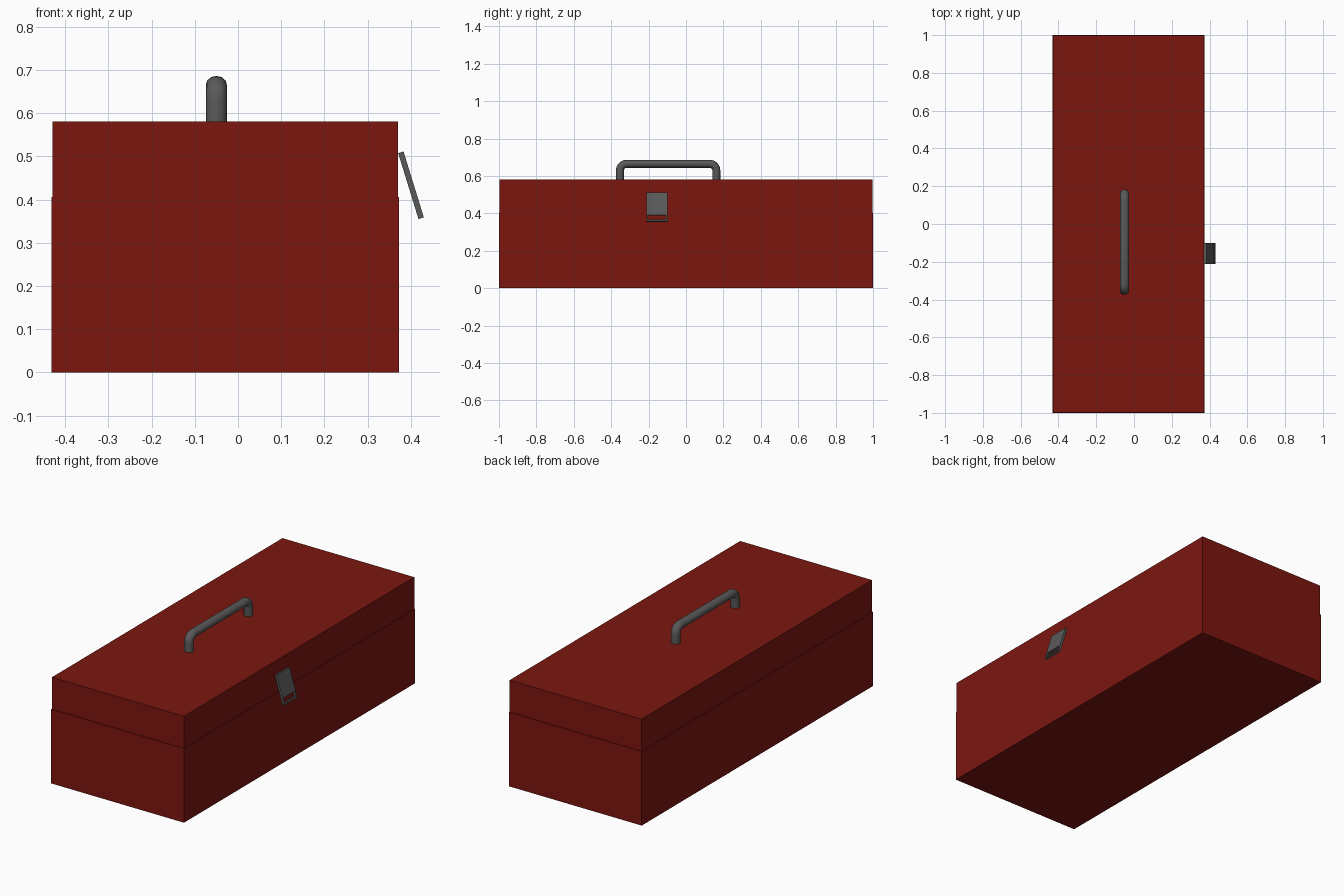
import bpy, bmesh, math
from mathutils import Vector

if "Cube" in bpy.data.objects:
    bpy.data.objects.remove(bpy.data.objects["Cube"])


def material(name, color):
    m = bpy.data.materials.new(name)
    m.diffuse_color = (*color, 1)
    m.use_nodes = True
    m.node_tree.nodes["Principled BSDF"].inputs["Base Color"].default_value = m.diffuse_color
    return m


RED = material("red_paint", (0.2, 0.008, 0.005))
DARK = material("dark_metal", (0.1, 0.1, 0.1))


def add_object(name, bm, mat):
    bmesh.ops.recalc_face_normals(bm, faces=bm.faces)
    me = bpy.data.meshes.new(name)
    bm.to_mesh(me)
    bm.free()
    me.materials.append(mat)
    ob = bpy.data.objects.new(name, me)
    bpy.context.collection.objects.link(ob)
    return ob


def box(name, lo, hi, mat):
    lo, hi = Vector(lo), Vector(hi)
    bm = bmesh.new()
    bmesh.ops.create_cube(bm, size=1)
    bmesh.ops.scale(bm, vec=hi - lo, verts=bm.verts)
    bmesh.ops.translate(bm, vec=(lo + hi) / 2, verts=bm.verts)
    return add_object(name, bm, mat)


# case: lid sides sit slightly inside the base
box("base", (-0.432, -1, 0), (0.373, 1, 0.406), RED)
box("lid", (-0.429, -0.997, 0.406), (0.370, 0.997, 0.581), RED)

# handle: tube swept along a rounded U path, as (point, tangent angle)
X, Y0, Y1, TOP, BEND = -0.05, -0.353, 0.162, 0.665, 0.035
STEPS, SIDES, RX, RN = 6, 12, 0.0245, 0.0215
path = [(Y0, 0.56, math.pi / 2)]
for i in range(STEPS + 1):
    a = math.pi / 2 * (1 - i / STEPS)
    path.append((Y0 + BEND - BEND * math.sin(a), TOP - BEND + BEND * math.cos(a), a))
path += [(Y0 + Y1 - y, z, -a) for y, z, a in reversed(path)]
bm = bmesh.new()
rings = []
for y, z, a in path:
    ring = []
    for k in range(SIDES):
        t = 2 * math.pi * k / SIDES
        n = RN * math.sin(t)
        ring.append(bm.verts.new((X + RX * math.cos(t), y - n * math.sin(a), z + n * math.cos(a))))
    rings.append(ring)
for r, s in zip(rings, rings[1:]):
    for k in range(SIDES):
        j = (k + 1) % SIDES
        bm.faces.new((r[k], r[j], s[j], s[k]))
bm.faces.new(rings[0])
bm.faces.new(rings[-1])
handle = add_object("handle", bm, DARK)
bpy.context.view_layer.objects.active = handle
handle.select_set(True)
bpy.ops.object.shade_smooth_by_angle(angle=math.radians(40))

# latch: tilted plate with a slot near its lower edge
top, bottom = Vector((0.377, 0, 0.5095)), Vector((0.424, 0, 0.357))
ys = (-0.212, -0.205, -0.107, -0.100)
bm = bmesh.new()
grid = [[bm.verts.new(top.lerp(bottom, f) + Vector((0, y, 0))) for y in ys]
        for f in (0, 0.78, 0.94, 1)]
for i in range(3):
    for j in range(3):
        if (i, j) != (1, 1):
            bm.faces.new((grid[i][j], grid[i + 1][j], grid[i + 1][j + 1], grid[i][j + 1]))
latch = add_object("latch", bm, DARK)
solid = latch.modifiers.new("thickness", 'SOLIDIFY')
solid.thickness = 0.013
solid.offset = 0
